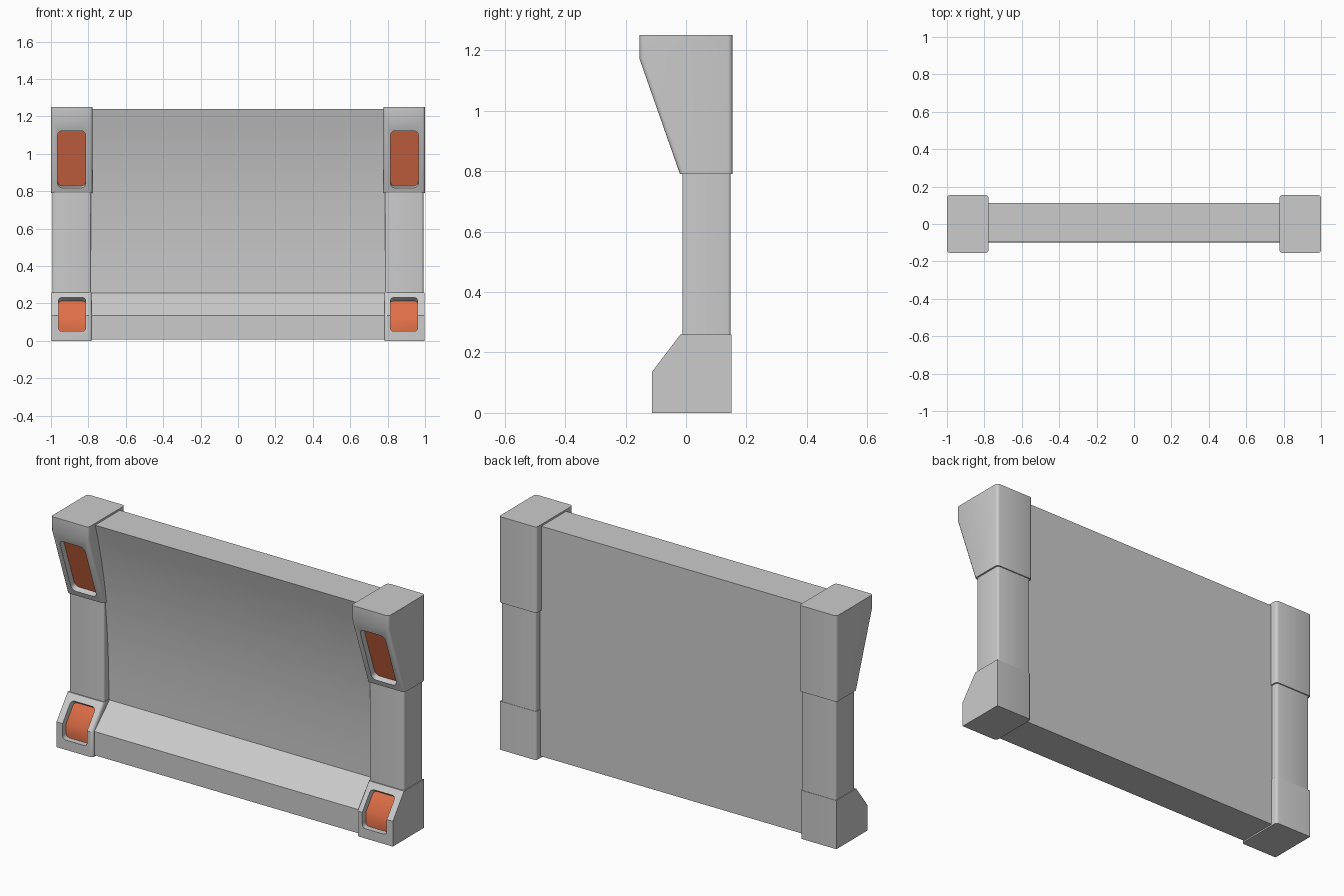
import bpy, bmesh
from math import radians
from mathutils import Vector

if "Cube" in bpy.data.objects:
    bpy.data.objects.remove(bpy.data.objects["Cube"])

orange = bpy.data.materials.new("orange")
orange.diffuse_color = (0.75, 0.16, 0.065, 1)
orange.use_nodes = True
orange.node_tree.nodes["Principled BSDF"].inputs["Base Color"].default_value = orange.diffuse_color


def prism(name, profile, x0, x1, pick=None, radius=0.0):
    """Extrude a (y, z) profile along x; bevel the edges chosen by pick(a, b)."""
    bm = bmesh.new()
    face = bm.faces.new([bm.verts.new((x0, y, z)) for y, z in profile])
    ext = bmesh.ops.extrude_face_region(bm, geom=[face])["geom"]
    bmesh.ops.translate(bm, vec=(x1 - x0, 0, 0),
                        verts=[g for g in ext if isinstance(g, bmesh.types.BMVert)])
    bmesh.ops.recalc_face_normals(bm, faces=bm.faces[:])
    if pick:
        edges = [e for e in bm.edges if pick(e.verts[0].co, e.verts[1].co)]
        bmesh.ops.bevel(bm, geom=edges, offset=radius, offset_type='OFFSET',
                        segments=3, profile=0.5, affect='EDGES')
    mesh = bpy.data.meshes.new(name)
    bm.to_mesh(mesh)
    bm.free()
    ob = bpy.data.objects.new(name, mesh)
    bpy.context.collection.objects.link(ob)
    return ob


def activate(ob):
    bpy.ops.object.select_all(action='DESELECT')
    ob.select_set(True)
    bpy.context.view_layer.objects.active = ob


def finish(ob, mirror=True, angle=34):
    activate(ob)
    bpy.ops.object.shade_smooth_by_angle(angle=radians(angle))
    if mirror:
        ob.modifiers.new("mirror", 'MIRROR')


def corners(inner_only=False):
    """Pick the upright corner edges of a block (not the top and bottom rims)."""
    def pick(a, b):
        upright = abs(a.x - b.x) < 1e-5 and abs(a.z - b.z) > 0.01
        return upright and (not inner_only or a.x < 0.9)
    return pick


def window(block, path, depth, x0, x1, radius):
    """Recess a rounded opening along a path of (point, normal); lay an orange lens in it."""
    path = [(Vector(p), Vector(n)) for p, n in path]

    def solid(name, out, inn):
        prof = [p + n * out for p, n in path] + [p + n * inn for p, n in reversed(path)]
        k = len(path)
        ends = [(prof[0], prof[-1]), (prof[k - 1], prof[k])]

        def pick(a, b):
            pa, pb = Vector((a.y, a.z)), Vector((b.y, b.z))
            return abs(a.x - b.x) < 1e-5 and any(
                min((pa - s).length + (pb - t).length,
                    (pa - t).length + (pb - s).length) < 1e-4 for s, t in ends)
        return prism(name, prof, x0, x1, pick, radius)

    cutter = solid("window_cutter", 0.06, -depth)
    cutter.hide_render = True
    mod = block.modifiers.new("recess", 'BOOLEAN')
    mod.operation, mod.solver, mod.object = 'DIFFERENCE', 'EXACT', cutter
    activate(block)
    bpy.ops.object.modifier_apply(modifier=mod.name)
    bpy.data.objects.remove(cutter)
    lens = solid(block.name + "_lens", -depth + 0.003, -depth - 0.01)
    lens.data.materials.append(orange)
    finish(lens, angle=40)


# Upper pillar blocks with overhanging slope
upper = prism("upper_block",
              [(-0.02, 0.79), (-0.154, 1.172), (-0.154, 1.25), (0.154, 1.25), (0.154, 0.79)],
              0.778, 1.0, corners(), 0.015)
low, high = Vector((-0.02, 0.79)), Vector((-0.154, 1.172))
normal = (-0.942, -0.335)
window(upper, [(low.lerp(high, 0.072), normal), (low.lerp(high, 0.873), normal)],
       0.034, 0.815, 0.964, 0.025)
finish(upper)

# Middle posts
post = prism("middle_post", [(-0.012, 0.25), (-0.012, 0.80), (0.148, 0.80), (0.148, 0.25)],
             0.786, 0.991, corners(), 0.01)
finish(post)

# Lower pillar feet with sloped shoulder
foot = prism("lower_foot",
             [(-0.113, 0), (-0.113, 0.135), (-0.018, 0.26), (0.15, 0.26), (0.15, 0)],
             0.782, 0.996, corners(True), 0.014)
window(foot, [((-0.113, 0.052), (-1, 0)), ((-0.113, 0.135), (-1, 0.331)),
              ((-0.039, 0.232), (-0.8, 0.6))], 0.034, 0.815, 0.96, 0.018)
finish(foot)

# Wall panel: ledge at the foot, concave face leaning forward to the top
curve = [(0.03 - 0.127 * (i / 10) ** 2.3, 0.255 + 0.985 * i / 10) for i in range(11)]
wall = prism("wall_panel",
             [(0.112, 0.008), (-0.098, 0.008), (-0.098, 0.135)] + curve + [(0.112, 1.24)],
             -0.81, 0.81)
finish(wall, mirror=False)
